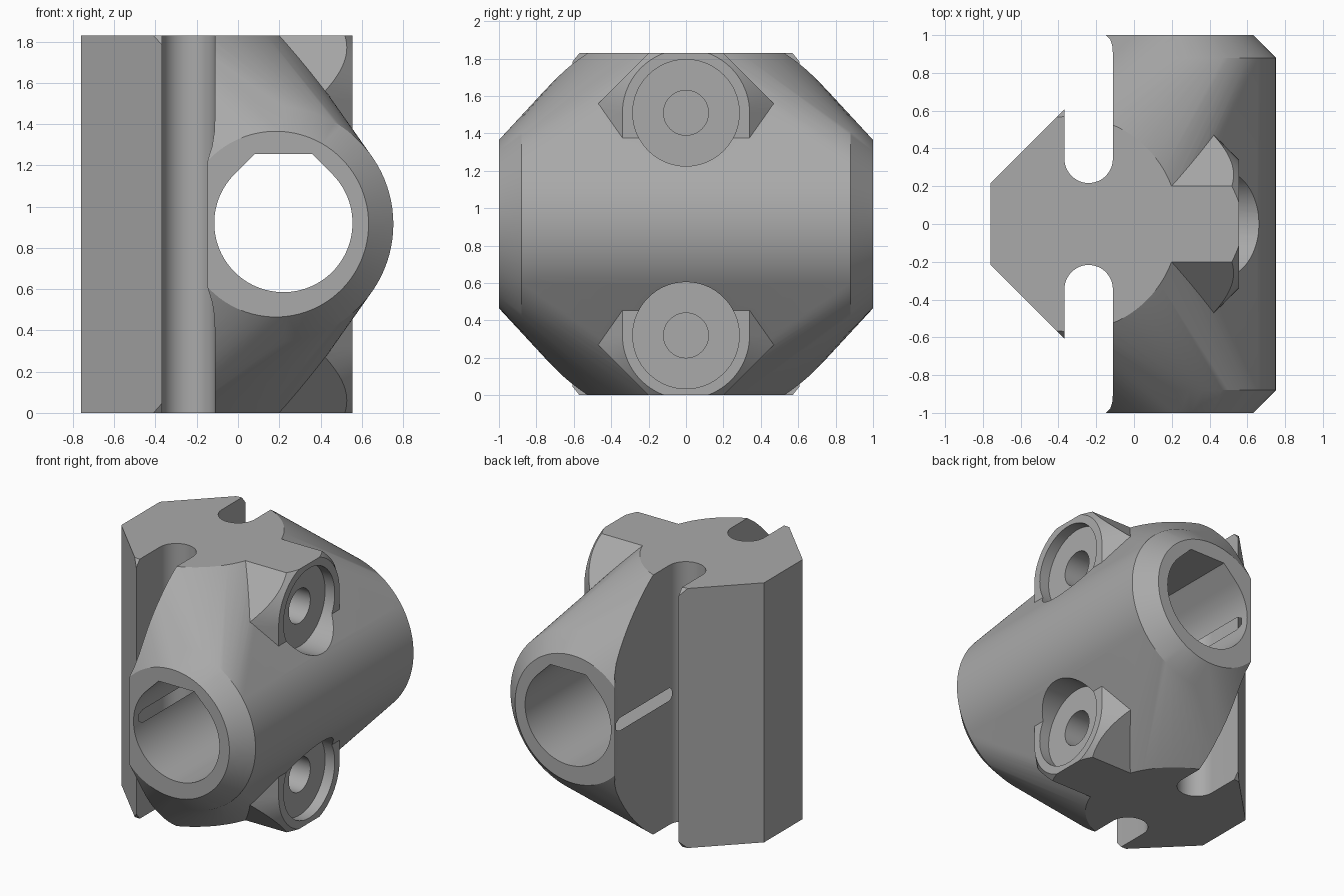
import bpy, bmesh
from math import sin, cos, pi
from mathutils import Vector

if "Cube" in bpy.data.objects:
    bpy.data.objects.remove(bpy.data.objects["Cube"])

HEIGHT = 1.83
MID = HEIGHT / 2
BOSS_Z = 0.595        # boss offset from mid height
FACE_X = 0.555        # outer face of the bosses

grey = bpy.data.materials.new("plain grey")
grey.use_nodes = True
grey.diffuse_color = (0.4, 0.4, 0.4, 1)
grey.node_tree.nodes["Principled BSDF"].inputs["Base Color"].default_value = (0.4, 0.4, 0.4, 1)


def make_object(name, bm):
    bmesh.ops.recalc_face_normals(bm, faces=bm.faces)
    mesh = bpy.data.meshes.new(name)
    bm.to_mesh(mesh)
    bm.free()
    obj = bpy.data.objects.new(name, mesh)
    mesh.materials.append(grey)
    bpy.context.collection.objects.link(obj)
    return obj


def arc(cu, cv, r, start, end, n):
    return [(cu + r * cos(start + (end - start) * i / n),
             cv + r * sin(start + (end - start) * i / n)) for i in range(n + 1)]


def circle(cu, cv, r, n=96):
    return arc(cu, cv, r, 0, 2 * pi, n)[:-1]


def hull(points, planes=()):
    """Convex solid round the points, trimmed by planes (point, outward normal)."""
    bm = bmesh.new()
    for p in points:
        bm.verts.new(p)
    for plane in (None,) + tuple(planes):
        if plane:
            bmesh.ops.bisect_plane(bm, geom=bm.verts[:] + bm.edges[:] + bm.faces[:],
                                   plane_co=plane[0], plane_no=plane[1], clear_outer=True)
            bmesh.ops.delete(bm, geom=bm.faces[:], context='FACES_ONLY')
            bmesh.ops.delete(bm, geom=bm.edges[:], context='EDGES_FACES')
        result = bmesh.ops.convex_hull(bm, input=bm.verts[:])
        spare = {g for g in result["geom_interior"] + result["geom_unused"]
                 if isinstance(g, bmesh.types.BMVert)}
        bmesh.ops.delete(bm, geom=list(spare), context='VERTS')
    bmesh.ops.dissolve_limit(bm, angle_limit=0.002, verts=bm.verts[:], edges=bm.edges[:])
    return bm


def prism(points, offset):
    """Extrude a closed outline of 3D points."""
    bm = bmesh.new()
    face = bm.faces.new([bm.verts.new(p) for p in points])
    new = bmesh.ops.extrude_face_region(bm, geom=[face])["geom"]
    bmesh.ops.translate(bm, vec=offset, verts=[v for v in new if isinstance(v, bmesh.types.BMVert)])
    return bm


def combine(target, tool, operation):
    tool.hide_render = True
    mod = target.modifiers.new("join", 'BOOLEAN')
    mod.operation, mod.object, mod.solver = operation, tool, 'EXACT'
    bpy.context.view_layer.objects.active = target
    bpy.ops.object.modifier_apply(modifier=mod.name)
    bpy.data.objects.remove(tool)


# Main body: chamfered cross tube blended into an upright column
shell = [(x, y, z) for z in (0, HEIGHT) for x, y in circle(-0.335, 0, 0.57)]
for y, r in ((0.88, 0.57), (1.0, 0.45)):
    shell += [(x, s * y, z) for s in (-1, 1) for x, z in circle(0.183, MID, r)]
body = make_object("clamp_body", hull(shell))

# Screw bosses: flared, rounded outward, with sloping shoulders
for side in (-1, 1):
    pts = []
    for depth in (0, 0.4):
        r = 0.34 + depth
        outline = arc(0, 0, r, 0, pi, 48) + [(-r, -0.26), (r, -0.26)]
        pts += [(FACE_X - depth, u, MID + side * (BOSS_Z + v)) for u, v in outline]
    top = Vector((0, 0, MID + side * MID))
    trims = [(top, (0, 0, side))]
    trims += [(top + Vector((0, s * 0.2, 0)), (0, s, side)) for s in (-1, 1)]
    combine(body, make_object("screw_boss", hull(pts, trims)), 'UNION')

# Plan outline: dovetail rail, round-ended side grooves and slot wall
half = [(-0.76, 0.215), (-0.368, 0.607)]
half += arc(-0.24, 0.345, 0.128, pi, 2 * pi, 24)
half += arc(-0.212, 0.9, 0.1, 0, 0, 1)[:1] + [(-0.114, 0.94), (-0.125, 0.975), (-0.148, 1.0)]
half += [(-0.148, 1.2), (1, 1.2)]
outline = half + [(x, -y) for x, y in reversed(half)]
plan = prism([(x, y, -0.2) for x, y in outline], (0, 0, HEIGHT + 0.4))
combine(body, make_object("plan_cutter", plan), 'INTERSECT')

# Cross bore with a flat-topped roof
R, bx = 0.335, 0.22
roof = R * 0.4142
bore = arc(bx, MID + 0.005, R, pi * 0.75, pi * 2.25, 72)
bore += [(bx + roof, MID + R + 0.005), (bx - roof, MID + R + 0.005)]
combine(body, make_object("bore_cutter", prism([(x, -1.5, z) for x, z in bore], (0, 3, 0))), 'DIFFERENCE')

# Screw head recesses and screw holes
for side in (-1, 1):
    for r, x in ((0.285, 0.48), (0.12, -0.3)):
        ring = [(x, y, z) for y, z in circle(0, MID + side * BOSS_Z, r, 64)]
        combine(body, make_object("screw_cutter", prism(ring, (1.5, 0, 0))), 'DIFFERENCE')

bpy.ops.object.select_all(action='DESELECT')
body.select_set(True)
bpy.context.view_layer.objects.active = body
bpy.ops.object.shade_smooth_by_angle(angle=0.45)
